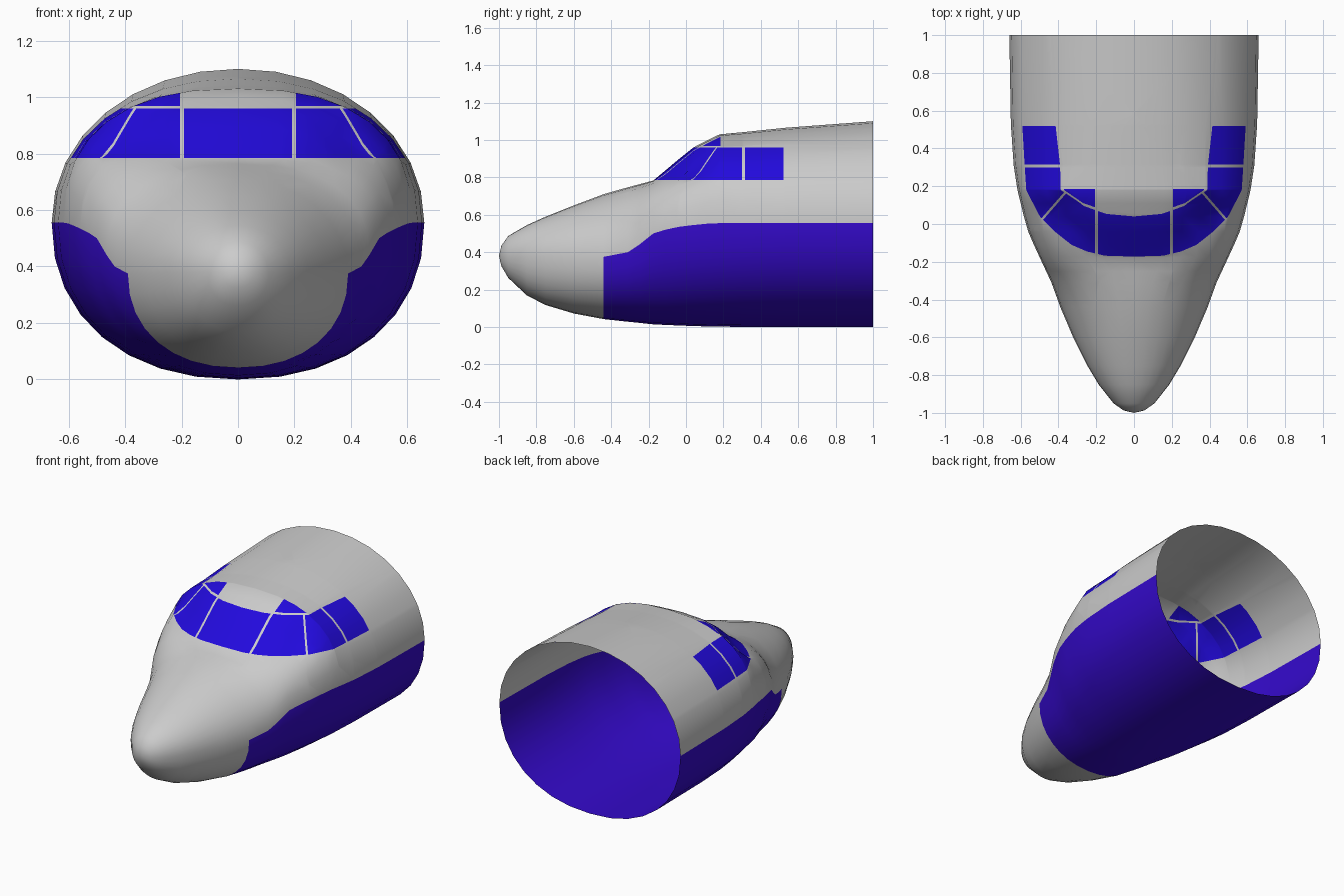
import bpy, bmesh, math
from mathutils import Vector

if "Cube" in bpy.data.objects:
    bpy.data.objects.remove(bpy.data.objects["Cube"])

def material(name, rgb):
    m = bpy.data.materials.new(name)
    m.diffuse_color = (*rgb, 1)
    m.use_nodes = True
    m.node_tree.nodes["Principled BSDF"].inputs["Base Color"].default_value = m.diffuse_color
    return m

# Fuselage stations: y, half width, bottom z, widest z, top z, upper roundness
STATIONS = [
    (-.987, .055, .325, .38, .435, 2),
    (-.95, .108, .262, .38, .487, 2),
    (-.85, .187, .168, .38, .545, 2),
    (-.75, .247, .117, .38, .59, 2),
    (-.60, .322, .072, .375, .65, 2),
    (-.44, .39, .042, .375, .71, 2),
    (-.31, .437, .028, .40, .747, 2.2),
    (-.25, .465, .022, .44, .763, 2.4),
    (-.175, .50, .014, .50, .783, 2.8),
    (-.11, .53, .011, .52, .837, 2.5),
    (-.04, .56, .008, .535, .896, 2.4),
    (.04, .583, .005, .545, .96, 2.35),
    (.11, .60, .003, .552, .996, 2.4),
    (.18, .617, .002, .555, 1.03, 2.45),
    (.31, .637, 0, .555, 1.042, 2.25),
    (.53, .652, 0, .555, 1.065, 2.15),
    (1.0, .66, 0, .555, 1.10, 2.05),
]
Q = 8            # segments per quarter ring
N = 4 * Q

def ring(y, w, zb, zc, zt, n_top):
    pts = []
    for i in range(N):
        a = 2 * math.pi * i / N
        c, s = math.cos(a), math.sin(a)
        upper = i <= 2 * Q
        n = n_top if upper else 2.2
        x = w * math.copysign(abs(c) ** (2 / n), c)
        z = zc + (zt - zc if upper else zc - zb) * math.copysign(abs(s) ** (2 / n), s)
        if upper and -.2 < y < .15:      # flat angled windscreen panels
            slope = .785 + (.258 - (.625 * abs(x) - .781 * y)) * 1.13
            z = min(z, max(.785, slope))
        pts.append((x, y, z))
    return pts

bm = bmesh.new()
rings = [[bm.verts.new(p) for p in ring(*s)] for s in STATIONS]
tip = bm.verts.new((0, -1, .38))

# Nose cap and skin; belly colour below the widest line behind the nose
for i in range(N):
    bm.faces.new((tip, rings[0][(i + 1) % N], rings[0][i])).smooth = True
for r, (a, b) in enumerate(zip(rings, rings[1:])):
    for i in range(N):
        j = (i + 1) % N
        f = bm.faces.new((a[i], a[j], b[j], b[i]))
        if i >= 2 * Q and STATIONS[r][0] >= -.45:
            f.material_index = 1
bmesh.ops.recalc_face_normals(bm, faces=bm.faces)

# Cut the window outlines into the cockpit skin
DX, DY = .753, .658                      # direction across the corner post
cuts = [((0, 0, 1), z) for z in (.785, .96, .968)]
cuts += [((0, 1, 0), y) for y in (.185, .30, .315, .52)]
for side in (1, -1):
    cuts += [((side, 0, 0), x) for x in (.191, .206)]
    cuts += [((side * DX, DY, 0), d) for d in (.377, .389)]
for normal, d in cuts:
    no = Vector(normal)
    length = no.length
    no.normalize()
    faces = [f for f in bm.faces
             if f.calc_center_median().z > .62 and -.3 < f.calc_center_median().y < .9]
    geom = faces + list({e for f in faces for e in f.edges}) + list({v for f in faces for v in f.verts})
    bmesh.ops.bisect_plane(bm, geom=geom, plane_co=no * d / length, plane_no=no, dist=1e-5)

def is_window(p):
    x, y, z = abs(p.x), p.y, p.z
    d = DX * x + DY * y
    if .968 < z and x > .206 and y < .185:             # upper corner panes
        return True
    if not .785 < z < .96 or y > .52:
        return False
    if y > .30:                                        # rear side panes
        return y > .315
    return x < .191 or (x > .206 and (d < .377 or d > .389))

for f in bm.faces:
    f.smooth = True
    if is_window(f.calc_center_median()):
        f.material_index = 2

mesh = bpy.data.meshes.new("nose_fuselage")
bm.to_mesh(mesh)
bm.free()
body = bpy.data.objects.new("nose_fuselage", mesh)
bpy.context.collection.objects.link(body)
for m in (material("light_grey_skin", (.6, .6, .6)),
          material("blue_belly", (.035, .003, .6)),
          material("blue_window", (.016, .003, .72))):
    mesh.materials.append(m)
bpy.context.view_layer.objects.active = body
body.select_set(True)
bpy.ops.object.shade_smooth_by_angle(angle=math.radians(40))
